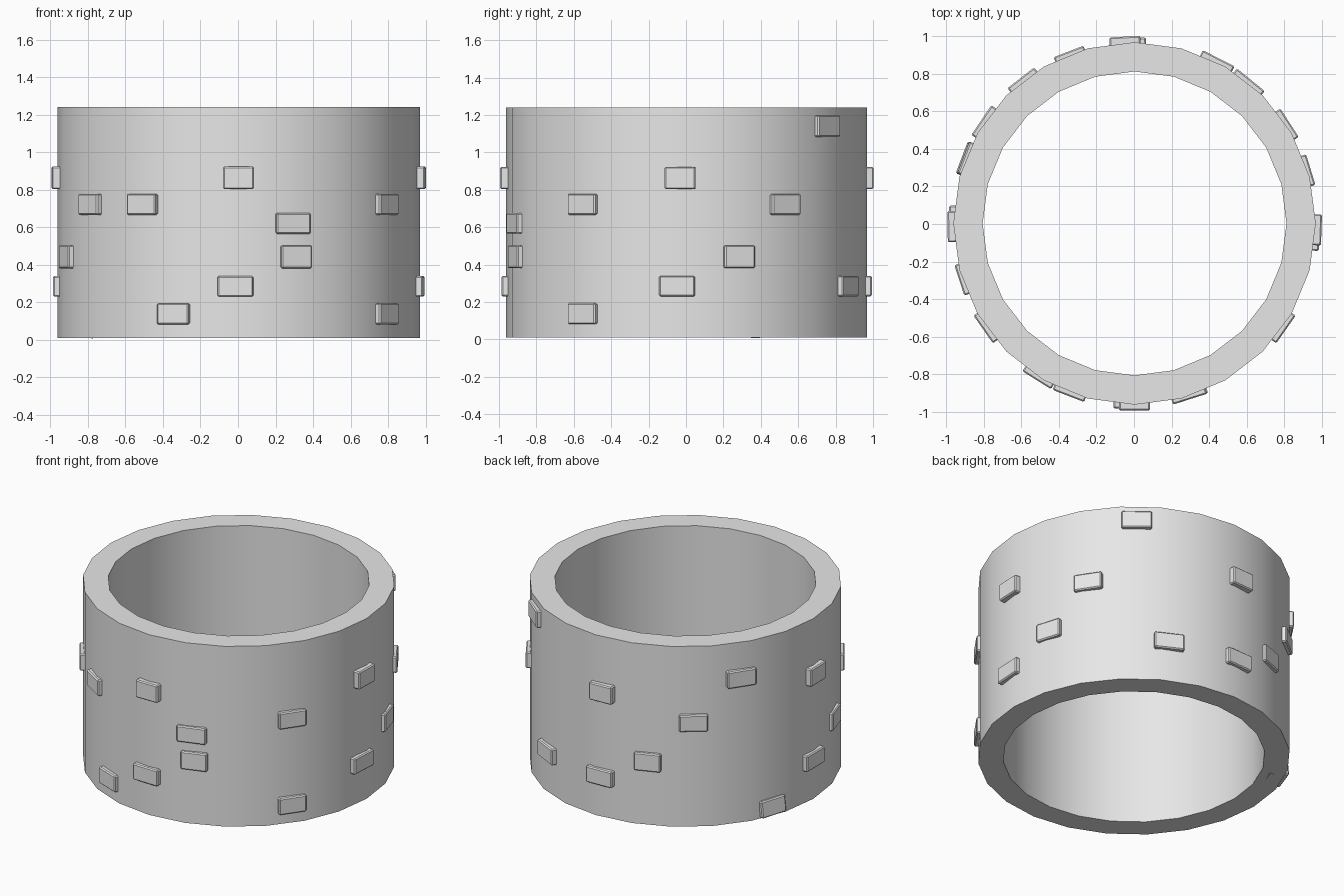
import bpy
import bmesh
from math import radians, cos, sin, pi
from mathutils import Matrix

cube = bpy.data.objects.get("Cube")
if cube:
    bpy.data.objects.remove(cube, do_unlink=True)

stone = bpy.data.materials.new("stone_grey")
stone.use_nodes = True
GREY = (0.8, 0.8, 0.8, 1)
stone.diffuse_color = GREY
stone.node_tree.nodes["Principled BSDF"].inputs["Base Color"].default_value = GREY

CENTRE = 0.003


def add_object(name, bm):
    mesh = bpy.data.meshes.new(name)
    bmesh.ops.recalc_face_normals(bm, faces=bm.faces)
    bm.to_mesh(mesh)
    bm.free()
    mesh.materials.append(stone)
    obj = bpy.data.objects.new(name, mesh)
    bpy.context.collection.objects.link(obj)
    return obj


# Hollow round wall: a rectangular section swept around 24 sides
def build_wall(outer=0.966, inner=0.81, low=0.01, high=1.24, sides=24):
    bm = bmesh.new()
    section = ((inner, low), (outer, low), (outer, high), (inner, high))
    rings = []
    for i in range(sides):
        a = 2 * pi * i / sides
        rings.append([bm.verts.new((CENTRE + r * cos(a), CENTRE + r * sin(a), z))
                      for r, z in section])
    for i in range(sides):
        here, there = rings[i], rings[(i + 1) % sides]
        for j in range(4):
            k = (j + 1) % 4
            bm.faces.new((here[j], there[j], there[k], here[k]))
    wall = add_object("round_wall", bm)
    bpy.ops.object.select_all(action="DESELECT")
    bpy.context.view_layer.objects.active = wall
    wall.select_set(True)
    bpy.ops.object.shade_smooth_by_angle(angle=radians(30))


# Raised brick, partly sunk in the wall, with chamfered edges
def build_brick(name, angle, z, width, height, reach, depth=0.1, tilt=0, roll=0):
    bm = bmesh.new()
    bmesh.ops.create_cube(bm, size=1)
    bmesh.ops.scale(bm, vec=(depth, width, height), verts=bm.verts)
    bmesh.ops.bevel(bm, geom=bm.edges[:], offset=0.007, segments=1, affect="EDGES")
    place = (Matrix.Translation((CENTRE, CENTRE, z))
             @ Matrix.Rotation(radians(angle), 4, "Z")
             @ Matrix.Translation((reach - depth / 2, 0, 0))
             @ Matrix.Rotation(radians(tilt), 4, "Y")
             @ Matrix.Rotation(radians(roll), 4, "X"))
    bm.transform(place)
    add_object(name, bm)


build_wall()

# Courses of scattered bricks: height, brick width, brick height, reach, angles
courses = (
    (1.14, 0.19, 0.115, 0.985, (51,)),
    (1.00, 0.19, 0.115, 0.985, (146,)),
    (0.863, 0.165, 0.12, 0.997, (-90, -2, 93, 181)),
    (0.722, 0.18, 0.112, 0.985, (-145, -122, -35, 33, 128)),
    (0.62, 0.19, 0.11, 0.982, (-72.5,)),
    (0.442, 0.17, 0.122, 0.982, (-71.5, 17, 111, 198)),
    (0.285, 0.19, 0.11, 0.988, (-91, -3, 63, 92, 180)),
    (0.138, 0.18, 0.112, 0.985, (-111, -35)),
)
count = 0
for z, width, height, reach, angles in courses:
    for angle in angles:
        count += 1
        build_brick(f"brick_{count}", angle, z, width, height, reach)

# Lowest brick leans so its inner edge dips just under the wall
build_brick("leaning_brick", 159, 0.071, 0.18, 0.112, 0.982, 0.13, -5, 2)
